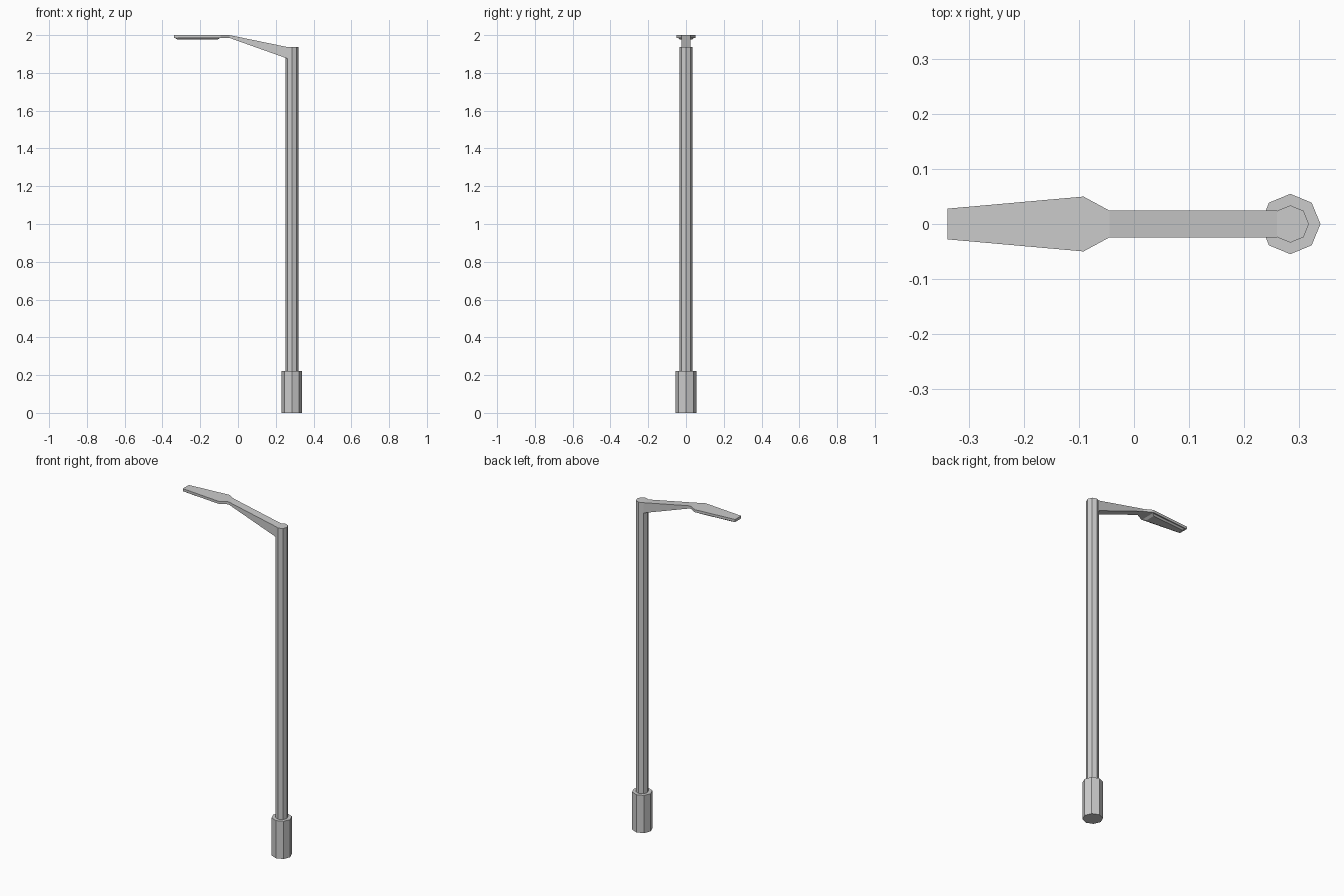
import bpy, bmesh, math

if "Cube" in bpy.data.objects:
    bpy.data.objects.remove(bpy.data.objects["Cube"])

POLE_X = 0.285


def finish(name, bm):
    bmesh.ops.recalc_face_normals(bm, faces=bm.faces[:])
    mesh = bpy.data.meshes.new(name)
    bm.to_mesh(mesh)
    bm.free()
    obj = bpy.data.objects.new(name, mesh)
    bpy.context.collection.objects.link(obj)
    return obj


def loft(name, rings):
    """Skin a closed solid through rings of equal point count."""
    bm = bmesh.new()
    loops = [[bm.verts.new(p) for p in ring] for ring in rings]
    n = len(loops[0])
    for a, b in zip(loops, loops[1:]):
        for i in range(n):
            j = (i + 1) % n
            bm.faces.new((a[i], a[j], b[j], b[i]))
    bm.faces.new(loops[0])
    bm.faces.new(loops[-1])
    return finish(name, bm)


def octagon(r, z):
    return [(POLE_X + r * math.cos(i * math.pi / 4),
             r * math.sin(i * math.pi / 4), z) for i in range(8)]


def outline(half, z):
    """Mirror a half outline of (x, y) points across y = 0."""
    return [(x, y, z) for x, y in half] + [(x, -y, z) for x, y in reversed(half)]


# Octagonal base sleeve and pole
loft("base", [octagon(0.055, 0), octagon(0.055, 0.222)])
loft("pole", [octagon(0.034, 0.222), octagon(0.034, 1.937)])

# Tapered arm: side profile extruded across y
profile = [(0.261, 1.937), (-0.045, 2.0), (-0.045, 1.985), (0.261, 1.876)]
loft("arm", [[(x, y, z) for x, z in profile] for y in (-0.0245, 0.0245)])

# Flat lamp head
head = [(-0.045, 0.0245), (-0.092, 0.05), (-0.34, 0.028)]
loft("lamp_head", [outline(head, 1.985), outline(head, 2.0)])

# Bevelled lamp panel under the head
panel_top = [(-0.095, 0.042), (-0.334, 0.022)]
panel_low = [(-0.108, 0.033), (-0.320, 0.016)]
loft("lamp_panel", [outline(panel_top, 1.985), outline(panel_low, 1.976)])
